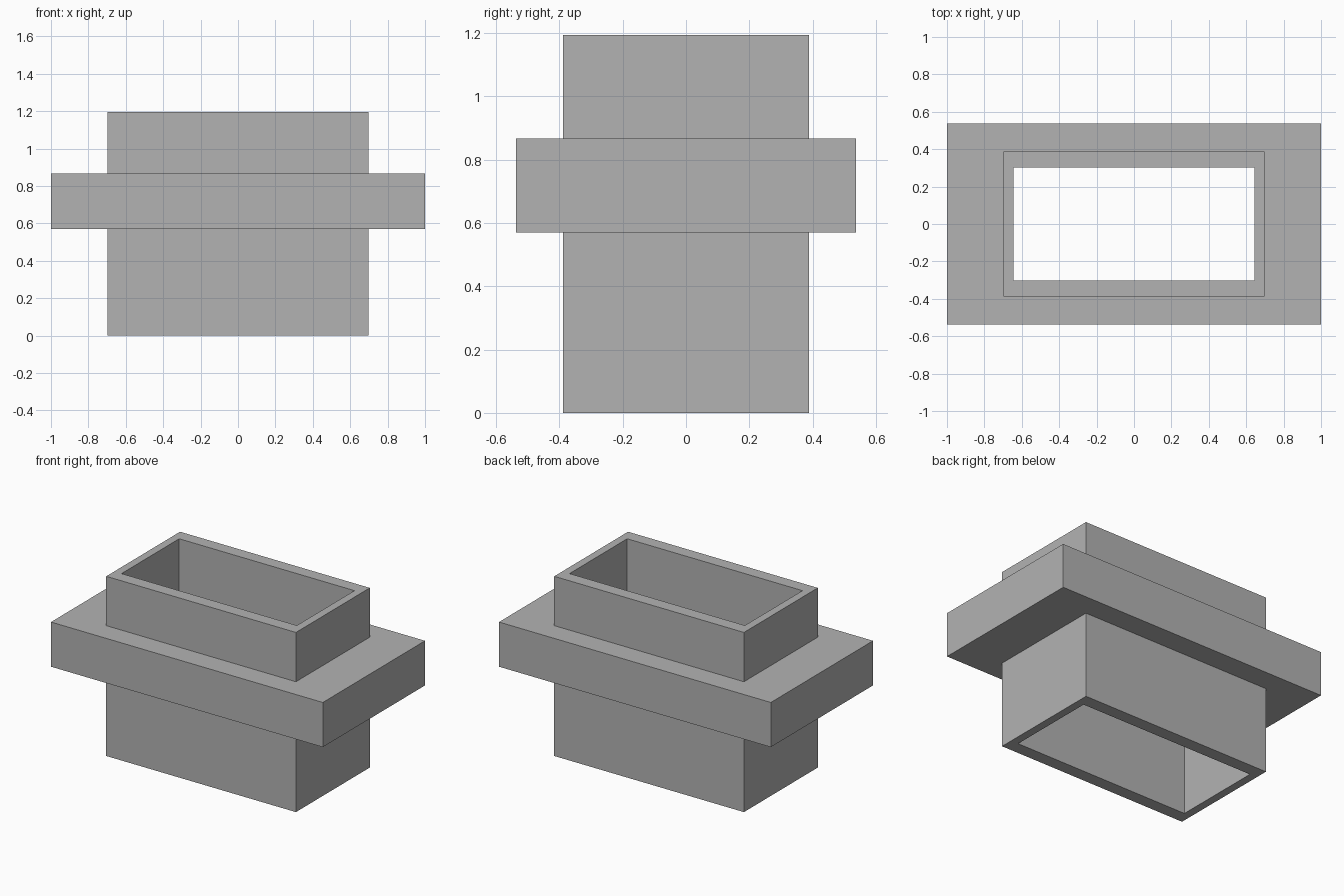
import bpy
import bmesh

cube = bpy.data.objects.get("Cube")
if cube:
    bpy.data.objects.remove(cube, do_unlink=True)

# Plain grey finish
grey = bpy.data.materials.new("plain grey")
grey.use_nodes = True
colour = (0.45, 0.45, 0.45, 1)
grey.diffuse_color = colour
grey.node_tree.nodes["Principled BSDF"].inputs["Base Color"].default_value = colour

# Half-width and half-depth of each rectangular outline
BORE = (0.645, 0.303)
SLEEVE = (0.698, 0.388)
FLANGE = (1.0, 0.537)

# Heights of the base, flange and rim
BASE, FLANGE_LOW, FLANGE_HIGH, RIM = 0, 0.57, 0.867, 1.195


def rectangular_sweep(name, profile, material):
    """Join rectangles given as (outline, height) into a closed hollow solid."""
    bm = bmesh.new()
    rings = []
    for (w, d), z in profile:
        corners = ((-w, -d), (w, -d), (w, d), (-w, d))
        rings.append([bm.verts.new((x, y, z)) for x, y in corners])
    for i, ring in enumerate(rings):
        following = rings[(i + 1) % len(rings)]
        for j in range(4):
            k = (j + 1) % 4
            bm.faces.new((ring[j], ring[k], following[k], following[j]))
    bmesh.ops.recalc_face_normals(bm, faces=bm.faces)
    mesh = bpy.data.meshes.new(name)
    bm.to_mesh(mesh)
    bm.free()
    mesh.materials.append(material)
    obj = bpy.data.objects.new(name, mesh)
    bpy.context.collection.objects.link(obj)
    return obj


# Open rectangular sleeve with a surrounding flange, bored right through
rectangular_sweep("flanged_sleeve", [
    (BORE, BASE),
    (SLEEVE, BASE),
    (SLEEVE, FLANGE_LOW),
    (FLANGE, FLANGE_LOW),
    (FLANGE, FLANGE_HIGH),
    (SLEEVE, FLANGE_HIGH),
    (SLEEVE, RIM),
    (BORE, RIM),
], grey)
